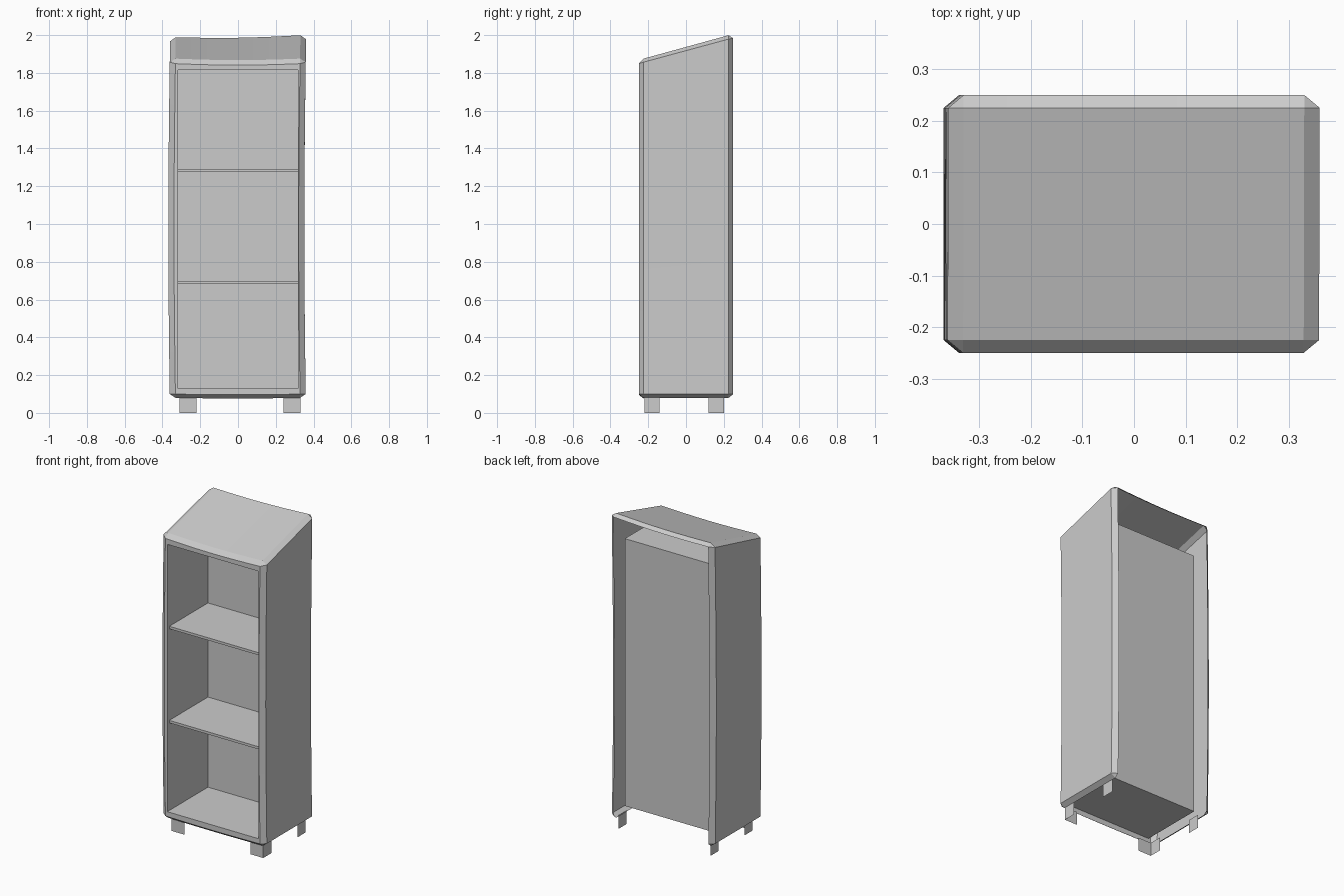
import bpy, bmesh
from math import sin, cos, pi

if "Cube" in bpy.data.objects:
    bpy.data.objects.remove(bpy.data.objects["Cube"])

W, CH_X = 0.36, 0.33        # outer half width, half width inside the chamfer
D, CH_Y = 0.25, 0.225       # same for depth
OX, OZ0, OZ1 = 0.318, 0.13, 1.815   # front opening
BACK = 0.155                # niche back plane
N = 8                       # segments along bent edges


def warp(x, y, z):
    """Hand-made wobble: body leans sideways at mid height, top and bottom sag."""
    sag = cos(pi * x / 0.72)
    if z > 1:
        dz = -0.009 * sag - 0.006 * (1 - x / CH_X) * max(0, y / D)
        dz *= min(1, (z - 1) / 0.8)
    else:
        dz = -0.004 * sag * (1 - z)
    return (x - 0.009 * sin(pi * min(max(z / 1.95, 0), 1)), y, z + dz)


def grid(bm, rows):
    """Skin a list of equally long point rows with quads."""
    vs = [[bm.verts.new(p) for p in r] for r in rows]
    for a, b in zip(vs, vs[1:]):
        for i in range(len(a) - 1):
            bm.faces.new((a[i], a[i + 1], b[i + 1], b[i]))


def finish(bm, name):
    bmesh.ops.remove_doubles(bm, verts=bm.verts, dist=0.0005)
    bmesh.ops.recalc_face_normals(bm, faces=bm.faces)
    me = bpy.data.meshes.new(name)
    bm.to_mesh(me)
    bm.free()
    ob = bpy.data.objects.new(name, me)
    bpy.context.collection.objects.link(ob)
    return ob


def lerp(a, b, t):
    return a + (b - a) * t


def clamp(v, m):
    return max(-m, min(m, v))


def side_top(y):
    return 1.9175 + 0.27 * y


def roof(y):
    return 1.9385 + 0.275 * y


# cabinet shell: chamfered, sloped top, open back and underside
bm = bmesh.new()
ts = [i / N for i in range(N + 1)]
xs = [lerp(-CH_X, CH_X, t) for t in ts]
left = [(-CH_X, D), (-W, CH_Y), (-W, -CH_Y), (-CH_X, -D)]
right = [(-x, y) for x, y in reversed(left)]
ring = left + [(x, -D) for x in xs[1:-1]] + right

for col in (left, right):   # side walls with corner chamfers
    grid(bm, [[warp(x, y, lerp(0.1, side_top(y), t)) for x, y in col] for t in ts])
for edge, inset in ((lambda y: 0.1, lambda y: 0.08), (side_top, roof)):  # rims
    grid(bm, [[warp(x, y, edge(y)) for x, y in ring],
              [warp(clamp(x, CH_X), clamp(y, CH_Y), inset(clamp(y, CH_Y)))
               for x, y in ring]])
# roof and rear roof chamfer
grid(bm, [[warp(x, -CH_Y, roof(-CH_Y)) for x in xs],
          [warp(x, CH_Y, roof(CH_Y)) for x in xs],
          [warp(x, D, side_top(D)) for x in xs]])
# front frame around the opening
zt = side_top(-D)
for s in (-1, 1):
    grid(bm, [[warp(s * CH_X, -D, lerp(0.1, zt, t)) for t in ts],
              [(s * OX, -D, lerp(OZ0, OZ1, t)) for t in ts]])
for zo, zi in ((0.1, OZ0), (zt, OZ1)):
    grid(bm, [[warp(x, -D, zo) for x in xs],
              [(lerp(-OX, OX, t), -D, zi) for t in ts]])
finish(bm, "cabinet_shell")

# niche lining: four walls and a back panel
bm = bmesh.new()
loop = [(-OX, OZ0), (OX, OZ0), (OX, OZ1), (-OX, OZ1), (-OX, OZ0)]
grid(bm, [[(x, y, z) for x, z in loop] for y in (-D, BACK)])
grid(bm, [[(-OX, BACK, z), (OX, BACK, z)] for z in (OZ0, OZ1)])
bmesh.ops.remove_doubles(bm, verts=bm.verts, dist=0.0005)
finish(bm, "niche_lining")

# shelves: top, front edge and underside
for name, z in (("lower_shelf", 0.69), ("upper_shelf", 1.283)):
    bm = bmesh.new()
    prof = [(BACK, z - 0.008), (-0.23, z - 0.008), (-0.23, z + 0.008), (BACK, z + 0.008)]
    grid(bm, [[(x, y, h) for y, h in prof] for x in (-OX, OX)])
    finish(bm, name)

# feet: front pair are L-shaped sheets, rear pair single side sheets
for side, x0, x1 in (("left", -0.31, -0.22), ("right", 0.33, 0.24)):
    for place, path in (("front", [(x1, -0.22), (x0, -0.22), (x0, -0.14)]),
                        ("rear", [(x0, 0.12), (x0, 0.20)])):
        bm = bmesh.new()
        grid(bm, [[(x, y, z) for x, y in path] for z in (0.0, 0.085)])
        finish(bm, f"{place}_{side}_foot")
